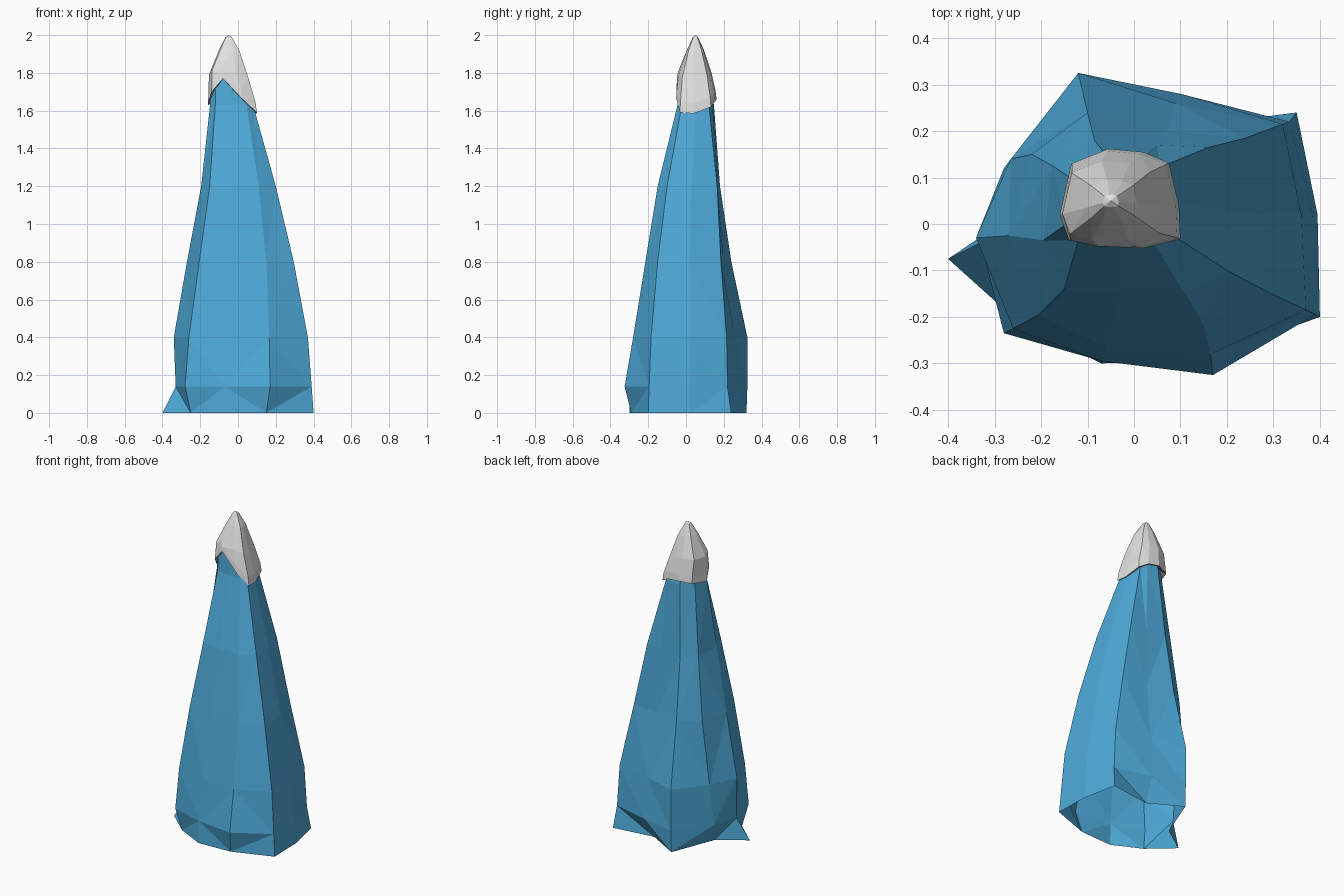
import bpy, bmesh

if "Cube" in bpy.data.objects:
    bpy.data.objects.remove(bpy.data.objects["Cube"])

# ---- materials
def mat(name, rgb):
    m = bpy.data.materials.new(name)
    m.diffuse_color = (*rgb, 1)
    m.use_nodes = True
    m.node_tree.nodes["Principled BSDF"].inputs["Base Color"].default_value = m.diffuse_color
    return m

ice = mat("ice_blue", (0.075, 0.40, 0.69))
snow = mat("snow_white", (0.74, 0.75, 0.75))
hem = mat("hem_taupe", (0.40, 0.31, 0.27))


def loft(name, rings, mats, apex=None, first_band_mat=0):
    """Flat-faceted skin through rings with equal point counts, open at the bottom."""
    bm = bmesh.new()
    vs = [[bm.verts.new(p) for p in r] for r in rings]
    n = len(rings[0])
    for k in range(len(vs) - 1):
        for i in range(n):
            j = (i + 1) % n
            f = bm.faces.new((vs[k][i], vs[k][j], vs[k + 1][j], vs[k + 1][i]))
            f.material_index = first_band_mat if k == 0 else 0
    if apex:
        tip = bm.verts.new(apex)
        for i in range(n):
            bm.faces.new((vs[-1][i], vs[-1][(i + 1) % n], tip))
    else:
        bm.faces.new(vs[-1])
    bmesh.ops.triangulate(bm, faces=bm.faces[:])
    me = bpy.data.meshes.new(name)
    bm.to_mesh(me)
    bm.free()
    for m in mats:
        me.materials.append(m)
    ob = bpy.data.objects.new(name, me)
    bpy.context.collection.objects.link(ob)
    return ob


def scaled(ring, s, old, new):
    return [(new[0] + s * (p[0] - old[0]), new[1] + s * (p[1] - old[1])) for p in ring]


# ---- ice spire: each ridge line climbs through the same heights
heights = [0, 0.14, 0.4, 0.8, 1.2, 1.63]
ridges = [
    # front right, right front, right middle, right back
    [(.15, -.29), (.17, -.325), (.165, -.28), (.15, -.215), (.11, -.15), (.045, -.045)],
    [(.40, -.20), (.39, -.195), (.37, -.185), (.295, -.15), (.20, -.10), (.08, -.022)],
    [(.395, .02), (.385, .02), (.36, .02), (.29, .02), (.195, .03), (.075, .05)],
    [(.35, .24), (.335, .22), (.32, .215), (.24, .185), (.16, .165), (.055, .122)],
    # back middle, back left, left middle
    [(.08, .205), (.10, .28), (.09, .26), (.07, .20), (.05, .17), (.015, .14)],
    [(-.12, .32), (-.12, .325), (-.12, .325), (-.10, .24), (-.085, .18), (-.06, .148)],
    [(-.23, .04), (-.28, .12), (-.265, .14), (-.22, .15), (-.175, .125), (-.13, .095)],
    # left spur, front left, front middle
    [(-.40, -.075), (-.33, -.04), (-.34, -.03), (-.27, -.025), (-.195, -.035), (-.148, -.002)],
    [(-.25, -.21), (-.28, -.235), (-.26, -.225), (-.205, -.195), (-.15, -.14), (-.12, -.035)],
    [(-.07, -.30), (-.07, -.295), (-.06, -.265), (-.04, -.21), (-.03, -.15), (-.03, -.045)],
]
rings = [[(*r[k], z) for r in ridges] for k, z in enumerate(heights)]
top = scaled([r[-1] for r in ridges], 0.76, (-.04, .05), (-.06, .04))
rings.append([(x, y, 1.78) for x, y in top])
loft("ice_spire", rings, [ice])

# ---- snow cap: ragged rim, tapering to a point, with a dark underside
rim = [(.02, -.052, 1.665), (.10, -.032, 1.59), (.097, .04, 1.585), (.075, .132, 1.62),
       (.02, .155, 1.65), (-.055, .162, 1.66), (-.135, .13, 1.65), (-.16, .02, 1.63),
       (-.14, -.035, 1.70), (-.08, -.048, 1.77)]
old = (-.03, .055)


def cap_ring(s, centre, z, follow):
    return [(x, y, z + follow * (p[2] - 1.65))
            for (x, y), p in zip(scaled(rim, s, old, centre), rim)]


cap = [cap_ring(0.8, (-.033, .055), 1.66, 1.0), rim,
       cap_ring(0.96, (-.032, .054), 1.695, 0.85),
       cap_ring(0.80, (-.05, .05), 1.795, 0.3),
       cap_ring(0.42, (-.047, .05), 1.92, 0.05),
       cap_ring(0.13, (-.05, .05), 1.99, 0.0)]
loft("snow_cap", cap, [snow, hem], apex=(-.05, .05, 2.0), first_band_mat=1)
